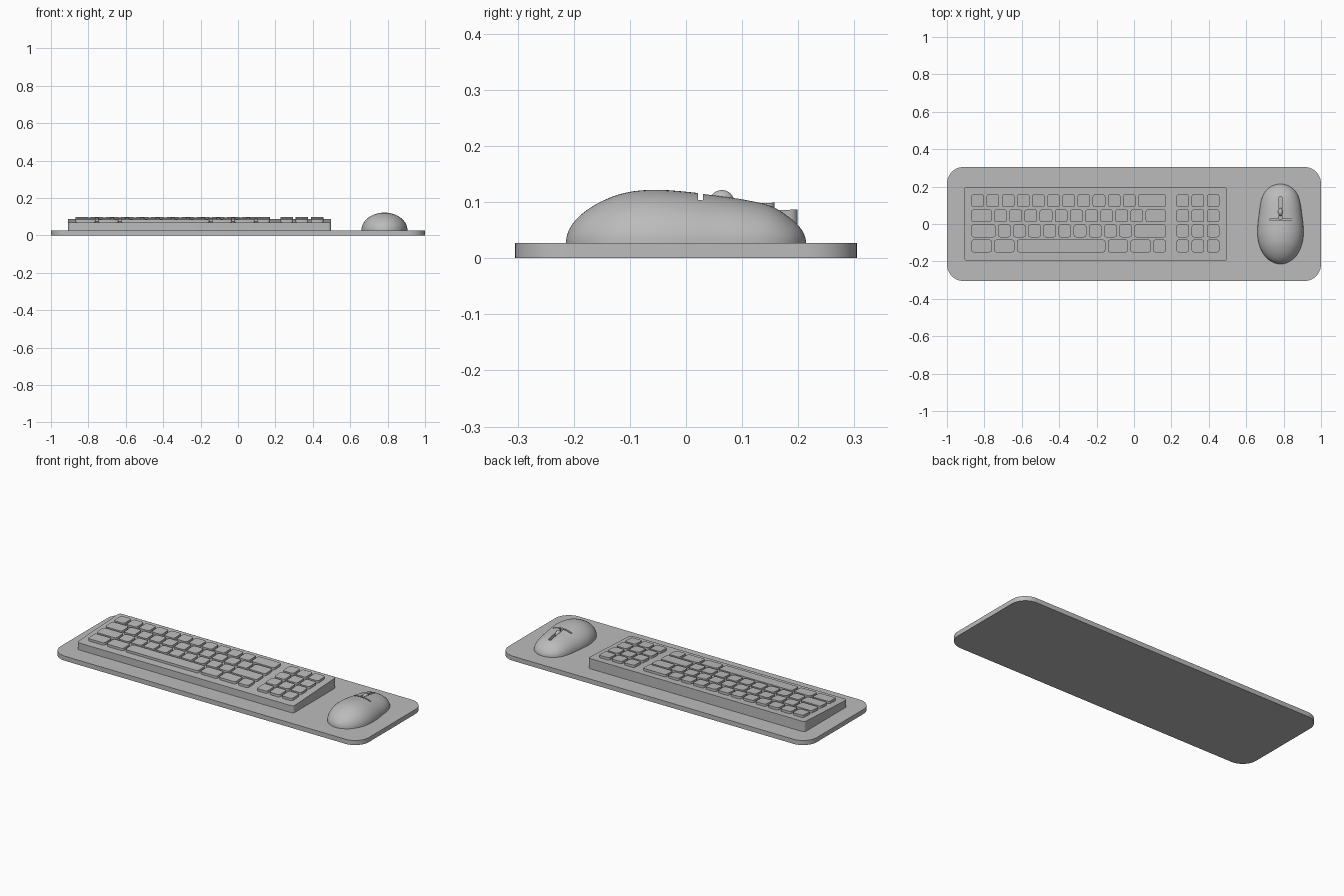
import bpy, bmesh, math

if "Cube" in bpy.data.objects:
    bpy.data.objects.remove(bpy.data.objects["Cube"], do_unlink=True)

grey = bpy.data.materials.new("neutral_grey")
grey.use_nodes = True
COLOUR = (0.5, 0.5, 0.5, 1)
grey.diffuse_color = COLOUR
grey.node_tree.nodes["Principled BSDF"].inputs["Base Color"].default_value = COLOUR

PAD_TOP = 0.027


def add_object(name, bm):
    bmesh.ops.recalc_face_normals(bm, faces=bm.faces)
    mesh = bpy.data.meshes.new(name)
    bm.to_mesh(mesh)
    bm.free()
    mesh.materials.append(grey)
    obj = bpy.data.objects.new(name, mesh)
    bpy.context.collection.objects.link(obj)
    return obj


def smooth(obj, angle=35):
    bpy.ops.object.select_all(action="DESELECT")
    obj.select_set(True)
    bpy.context.view_layer.objects.active = obj
    bpy.ops.object.shade_smooth_by_angle(angle=math.radians(angle))


def slab(name, x0, x1, y0, y1, bottom, top, radius, segments):
    """Box with rounded vertical corners; bottom and top are heights as functions of y."""
    bm = bmesh.new()
    bmesh.ops.create_cube(bm, size=1)
    for v in bm.verts:
        v.co.x = x1 if v.co.x > 0 else x0
        v.co.y = y1 if v.co.y > 0 else y0
    upright = [e for e in bm.edges if abs(e.verts[0].co.z - e.verts[1].co.z) > 0.5]
    bmesh.ops.bevel(bm, geom=upright, offset=radius, segments=segments,
                    profile=0.5, affect="EDGES")
    for v in bm.verts:
        v.co.z = top(v.co.y) if v.co.z > 0 else bottom(v.co.y)
    obj = add_object(name, bm)
    smooth(obj)
    return obj


def level(z):
    return lambda y: z


def deck(offset):
    """Sloping keyboard surface, raised by an offset."""
    return lambda y: 0.0775 + 0.048 * y + offset


# Desk pad and wedge-shaped keyboard body
slab("desk_pad", -1, 1, -0.305, 0.305, level(0), level(PAD_TOP), 0.09, 10)
slab("keyboard_body", -0.908, 0.497, -0.197, 0.199, level(PAD_TOP), deck(0), 0.015, 4)

# Key rows, widths in key units, from back to front
UNIT, GAP, DEPTH = 0.081, 0.0135, 0.068
rows = [
    [1] * 11 + [2],
    [1.5] + [1] * 10 + [1.5],
    [1.75] + [1] * 9 + [2.25],
    [1.5, 1.5, 6, 1.5, 1.5, 1],
]
blocks = [("main_key", -0.869, rows), ("number_key", 0.227, [[1] * 3] * 4)]
for label, start, block in blocks:
    for r, widths in enumerate(block):
        back = 0.158 - r * 0.0805
        x = start
        for c, width in enumerate(widths):
            slab(f"{label}_{r + 1}_{c + 1}", x, x + width * UNIT - GAP,
                 back - DEPTH, back, deck(-0.003), deck(0.014), 0.012, 3)
            x += width * UNIT

# Mouse body: half-ellipse sections lofted along y
MOUSE_X, HALF_LENGTH, STEPS, ARC = 0.783, 0.214, 4, 32
half_widths = [0, .035, .07, .097, .115, .123, .121, .114, .107, .094, .071, .037, 0]
heights = [0, .027, .052, .074, .090, .095, .0915, .0845, .077, .066, .045, .023, 0]


def spline(values, t):
    """Smooth curve through evenly spaced values, mirrored past both ends."""
    n = len(values) - 1
    i = min(int(t), n - 1)
    f = t - i
    b, c = values[i], values[i + 1]
    a = values[i - 1] if i > 0 else -values[1]
    d = values[i + 2] if i + 2 <= n else -values[n - 1]
    return b + 0.5 * f * (c - a + f * (2 * a - 5 * b + 4 * c - d + f * (3 * (b - c) + d - a)))


bm = bmesh.new()
count = (len(heights) - 1) * STEPS
tail = bm.verts.new((MOUSE_X, -HALF_LENGTH, PAD_TOP))
nose = bm.verts.new((MOUSE_X, HALF_LENGTH, PAD_TOP))
rings = []
for s in range(1, count):
    w, h = spline(half_widths, s / STEPS), spline(heights, s / STEPS)
    y = -HALF_LENGTH * math.cos(math.pi * s / count)
    angles = [math.pi * k / ARC for k in range(ARC + 1)]
    rings.append([bm.verts.new((MOUSE_X + w * math.cos(a), y, PAD_TOP + h * math.sin(a)))
                  for a in angles])
for k in range(ARC):
    for p, q in zip(rings, rings[1:]):
        bm.faces.new((p[k], p[k + 1], q[k + 1], q[k]))
    bm.faces.new((tail, rings[0][k + 1], rings[0][k]))
    bm.faces.new((nose, rings[-1][k], rings[-1][k + 1]))
bm.faces.new([tail] + [r[0] for r in rings] + [nose] + [r[-1] for r in reversed(rings)])
mouse = add_object("mouse_body", bm)

# Cross groove and wheel slot cut into the mouse
cutters = [
    slab("groove_cutter", MOUSE_X - 0.059, MOUSE_X + 0.059, 0.021, 0.030,
         level(0.095), level(0.2), 0.001, 1),
    slab("slot_cutter", MOUSE_X - 0.009, MOUSE_X + 0.009, 0.025, 0.147,
         level(0.085), level(0.2), 0.008, 5),
]
bpy.ops.object.select_all(action="DESELECT")
bpy.context.view_layer.objects.active = mouse
mouse.select_set(True)
for cutter in cutters:
    cutter.hide_render = True
    cut = mouse.modifiers.new("cut", "BOOLEAN")
    cut.operation = "DIFFERENCE"
    cut.solver = "EXACT"
    cut.object = cutter
    bpy.ops.object.modifier_apply(modifier=cut.name)
    bpy.data.objects.remove(cutter, do_unlink=True)
smooth(mouse, 40)

# Scroll wheel
bm = bmesh.new()
bmesh.ops.create_uvsphere(bm, u_segments=24, v_segments=16, radius=1)
for v in bm.verts:
    v.co = (MOUSE_X + v.co.x * 0.014, 0.064 + v.co.y * 0.022, 0.1 + v.co.z * 0.0215)
smooth(add_object("scroll_wheel", bm), 60)
